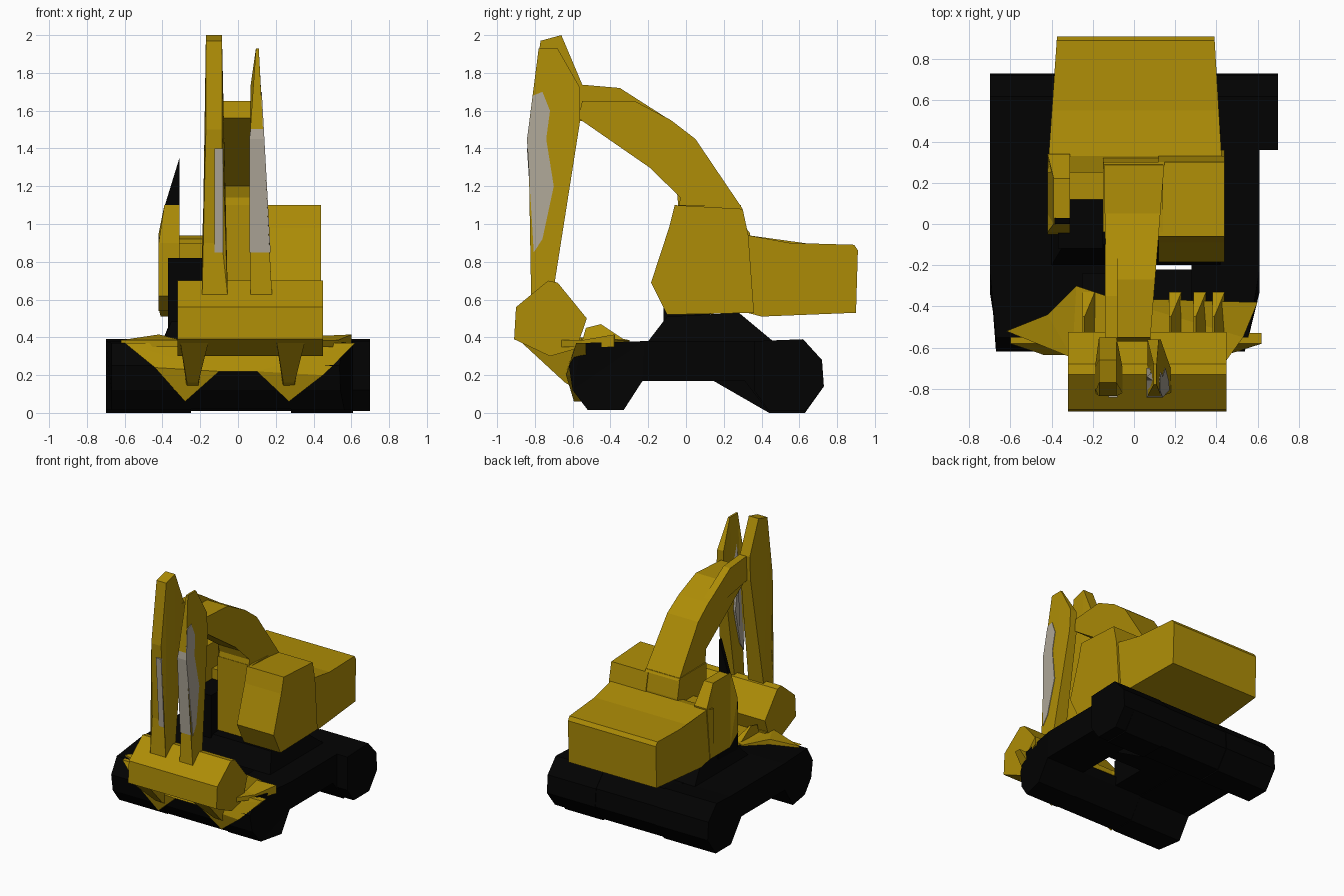
import bpy, bmesh

if "Cube" in bpy.data.objects:
    bpy.data.objects.remove(bpy.data.objects["Cube"])


def material(name, rgb):
    m = bpy.data.materials.new(name)
    m.diffuse_color = (*rgb, 1)
    m.use_nodes = True
    m.node_tree.nodes["Principled BSDF"].inputs["Base Color"].default_value = m.diffuse_color
    return m


YELLOW = material("yellow paint", (0.42, 0.265, 0.002))
BLACK = material("black rubber", (0.0008, 0.0008, 0.0008))
GREY = material("grey steel", (0.42, 0.38, 0.31))


def val(v, p):
    return v(*p) if callable(v) else v


def prism(name, pts, lo, hi, mat, axis='x'):
    """Extrude a 2D profile along an axis; lo / hi may be functions of the profile point."""
    put = {'x': lambda t, p: (t, p[0], p[1]),
           'y': lambda t, p: (p[0], t, p[1]),
           'z': lambda t, p: (p[0], p[1], t)}[axis]
    bm = bmesh.new()
    a = [bm.verts.new(put(val(lo, p), p)) for p in pts]
    b = [bm.verts.new(put(val(hi, p), p)) for p in pts]
    n = len(pts)
    bm.faces.new(a)
    bm.faces.new(b[::-1])
    for i in range(n):
        j = (i + 1) % n
        bm.faces.new((a[j], a[i], b[i], b[j]))
    bmesh.ops.triangulate(bm, faces=[f for f in bm.faces if len(f.verts) > 4])
    bmesh.ops.recalc_face_normals(bm, faces=bm.faces)
    me = bpy.data.meshes.new(name)
    bm.to_mesh(me)
    bm.free()
    me.materials.append(mat)
    ob = bpy.data.objects.new(name, me)
    bpy.context.collection.objects.link(ob)
    return ob


def box(name, x, y, z, mat):
    return prism(name, [(y[0], z[0]), (y[1], z[0]), (y[1], z[1]), (y[0], z[1])], x[0], x[1], mat)


# Tracks: side profile with a raised belly
track = [(-.62, .25), (-.6, .12), (-.52, .015), (-.33, .015), (-.23, .17), (.31, .17),
         (.44, .0), (.63, .0), (.73, .14), (.72, .28), (.62, .39), (.45, .38), (-.22, .38), (-.55, .37)]
prism("left_track", track, lambda y, z: -.67 if y < -.5 else -.70, -.25, BLACK)
prism("right_track", track, .28, lambda y, z: min(.61, .54 + (y + .61) * .26), BLACK)
prism("right_track_rear", [(.36, .12), (.44, .01), (.63, .01), (.73, .14), (.72, .28), (.62, .39), (.36, .38)],
      .55, .70, BLACK)

# Cross members, belly and turntable
prism("front_crossmember", [(-.61, .25), (-.59, .12), (-.52, .02), (-.33, .02), (-.23, .17), (-.22, .24), (-.5, .36)],
      -.3, .3, BLACK)
prism("rear_crossmember", [(.31, .17), (.44, .01), (.63, .01), (.725, .14), (.715, .28), (.62, .385), (.3, .38)],
      -.3, .4, BLACK)
box("belly", (-.3, .3), (.05, .34), (.175, .38), BLACK)
box("belly_left", (-.3, -.02), (-.24, .06), (.175, .38), BLACK)
prism("turntable", [(-.2, .38), (-.1, .51), (.28, .53), (.46, .38)],
      lambda y, z: -.40 if z < .4 else -.34, lambda y, z: .42 if z < .4 else .36, BLACK)

# Rear engine house, tapering slightly to the back
prism("engine_house", [(.25, .55), (.4, .51), (.9, .53), (.91, .86), (.89, .89), (.55, .9), (.33, .94), (.25, .92)],
      lambda y, z: -.42 + .07 * (y - .25), lambda y, z: .43 - .06 * (y - .25), YELLOW)

# Right side housing and boom foot
prism("right_housing", [(-.1, .52), (.36, .53), (.33, .94), (.3, 1.08), (-.06, 1.1), (-.09, .98), (-.185, .69)],
      .12, .44, YELLOW)
prism("boom_foot", [(-.04, .52), (.34, .53), (.32, .95), (.29, 1.1), (-.04, 1.1)], -.15, .14, YELLOW)

# Open operator's cab on the left: dark interior, yellow outer wall, thin post
prism("cab_interior", [(-.12, .4), (.13, .4), (.13, .82), (-.12, .82)], -.37, -.15, BLACK)
box("cab_back", (-.31, -.15), (.12, .3), (.53, .9), YELLOW)
prism("cab_wall", [(-.05, .62), (.05, .54), (.3, .54), (.34, .95), (.22, 1.1), (0, 1.1), (-.04, .9)],
      lambda y, z: -.39 if z > 1 else -.42, -.31, YELLOW)
prism("cab_post", [(-.39, 1.09), (-.31, 1.09), (-.31, 1.35)], .0, .03, BLACK, 'y')

# Boom: bent arm rising forward
prism("boom", [(-.04, 1.08), (.3, 1.08), (.05, 1.45), (-.08, 1.55), (-.27, 1.65), (-.55, 1.65),
               (-.57, 1.56), (-.05, 1.2), (-.03, 1.14)],
      lambda y, z: -.13 - .02 * (y + .55), lambda y, z: .08 + .08 * (y + .55), YELLOW)
prism("left_bracket", [(-.58, 1.55), (-.58, 1.74), (-.35, 1.72), (-.1, 1.56), (-.3, 1.5)], -.14, -.08, YELLOW)

# Twin stick plates, widening toward the bucket
prism("left_stick", [(-.66, 2.0), (-.55, 1.74), (-.56, 1.55), (-.7, .66), (-.82, .62), (-.8, .9), (-.835, 1.5),
                     (-.77, 1.97)],
      lambda y, z: -.17 - .02 * (z < 1), lambda y, z: -.085 + .03 * (z < .8), YELLOW)
prism("right_stick", [(-.68, 1.93), (-.56, 1.72), (-.56, 1.55), (-.7, .66), (-.82, .62), (-.8, .9), (-.835, 1.5),
                      (-.78, 1.93)],
      lambda y, z: .065 + .03 * (z > 1.9), lambda y, z: .11 + max(0, 1.9 - z) * .055, YELLOW)

# Grey hydraulic rams along the front of the sticks
ram = [(-.842, 1.45), (-.806, .85), (-.76, .92), (-.70, 1.2), (-.74, 1.45), (-.72, 1.6), (-.76, 1.7), (-.81, 1.68)]
prism("right_ram", ram, lambda y, z: .06 if z < 1.5 else .09, lambda y, z: .115 + (1.9 - z) * .055, GREY)
prism("left_ram", [(y, min(z, 1.4)) for y, z in ram[:5]], -.125, -.08, GREY)

# Bucket with rounded back and two lower cheeks
prism("bucket", [(-.73, .7), (-.9, .56), (-.91, .39), (-.72, .3), (-.58, .34), (-.525, .5), (-.68, .69)],
      -.32, .45, YELLOW)
for side, x in (("left", -.24), ("right", .27)):
    prism(side + "_bucket_cheek", [(-.9, .4), (-.64, .16), (-.59, .13), (-.55, .4)],
          lambda y, z, x=x: x - .03 - .04 * (z > .3), lambda y, z, x=x: x + .03 + .06 * (z > .3), YELLOW)

# Arched yellow front guard, hugging the rounded track fronts
prism("front_guard", [(-.6, .37), (-.44, .24), (-.28, .06), (-.1, .22), (.1, .22), (.27, .06), (.45, .2), (.62, .37)],
      lambda x, z: -.635 + max(0, z - .25) * .45 + max(0, .2 - z) * .3, -.53, YELLOW, 'y')
prism("guard_top", [(-.62, -.52), (-.42, -.44), (-.28, -.3), (-.1, -.36), (.6, -.38), (.53, -.55), (.45, -.66),
                    (-.3, -.65)], .35, lambda x, y: .385 + .03 * (-.5 < y < -.37), YELLOW, 'z')

# Jagged teeth along the guard
for x in (-.22, .2, .32, .41):
    prism("bucket_tooth", [(-.55, .38), (-.33, .39), (-.45, .47), (-.53, .45)], x - .03,
          lambda y, z, x=x: x + (.03 if z < .4 else -.02), YELLOW)
